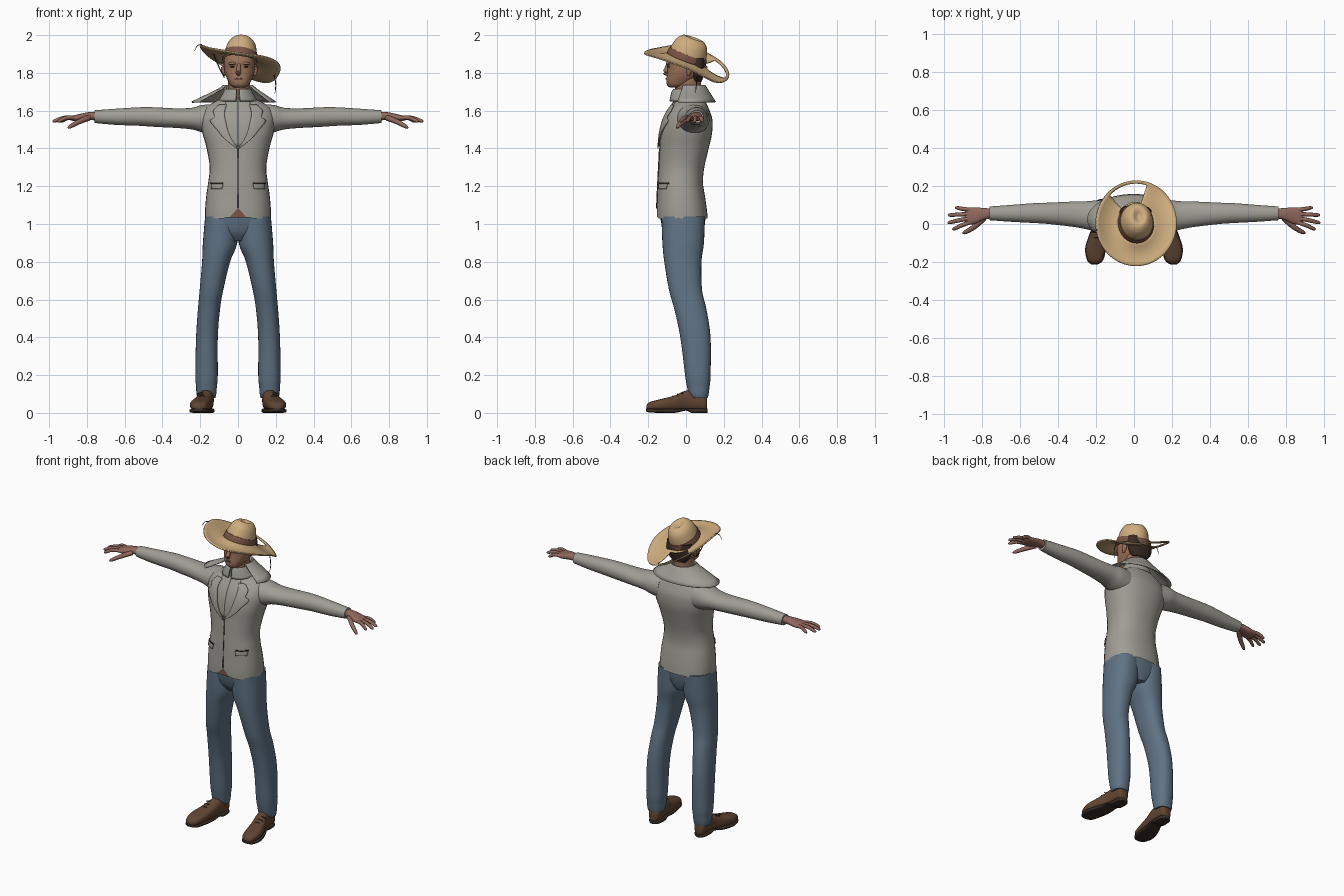
import bpy, bmesh
from math import sin, cos, pi, radians, copysign
from mathutils import Vector, Matrix
from mathutils.bvhtree import BVHTree

if "Cube" in bpy.data.objects:
    bpy.data.objects.remove(bpy.data.objects["Cube"])


def material(name, r, g, b):
    mat = bpy.data.materials.new(name)
    mat.use_nodes = True
    mat.diffuse_color = (r, g, b, 1)
    shader = next(n for n in mat.node_tree.nodes if n.type == 'BSDF_PRINCIPLED')
    shader.inputs["Base Color"].default_value = (r, g, b, 1)
    shader.inputs["Roughness"].default_value = 0.8
    return mat


GREY = material("jacket grey", .35, .34, .30)
SHIRT = material("shirt grey", .33, .33, .29)
DENIM = material("denim blue", .115, .17, .23)
STRAW = material("straw", .62, .42, .21)
BAND = material("band brown", .2, .09, .06)
LEATHER = material("shoe leather", .12, .06, .032)
FACE = material("face skin", .33, .17, .1)
HAND = material("hand skin", .28, .14, .11)
DARK = material("dark brown", .04, .025, .018)


def finish(name, bm, mat, mirror=False, thick=0):
    """Turn a bmesh into a smooth shaded object."""
    bmesh.ops.recalc_face_normals(bm, faces=bm.faces)
    mesh = bpy.data.meshes.new(name)
    bm.to_mesh(mesh)
    bm.free()
    mesh.materials.append(mat)
    mesh.shade_smooth()
    mesh.set_sharp_from_angle(angle=radians(50))
    obj = bpy.data.objects.new(name, mesh)
    bpy.context.scene.collection.objects.link(obj)
    if thick:
        mod = obj.modifiers.new("thickness", 'SOLIDIFY')
        mod.thickness = thick
        mod.offset = 0
    if mirror:
        obj.modifiers.new("mirror", 'MIRROR').use_mirror_merge = False
    return obj


def smooth(points, steps, closed=False):
    """Catmull-Rom interpolation of tuples."""
    n = len(points)
    pick = (lambda i: points[i % n]) if closed else (lambda i: points[min(max(i, 0), n - 1)])
    out = []
    for i in range(n if closed else n - 1):
        for s in range(steps):
            t = s / steps
            out.append(tuple(b + t / 2 * (c - a + t * (2 * a - 5 * b + 4 * c - d + t * (3 * (b - c) + d - a)))
                             for a, b, c, d in zip(pick(i - 1), pick(i), pick(i + 1), pick(i + 2))))
    return out if closed else out + [points[-1]]


def bridge(bm, rings, closed=True, skip=lambda row, col: False):
    count = len(rings[0])
    for r in range(len(rings) - 1):
        for c in range(count if closed else count - 1):
            if not skip(r, c):
                d = (c + 1) % count
                bm.faces.new((rings[r][c], rings[r][d], rings[r + 1][d], rings[r + 1][c]))


def loft_mesh(axis, rings, power=2.0, caps=True, sides=32):
    """Rings are (position, low u, high u, low v, high v) along an axis."""
    bm = bmesh.new()
    loops = []
    for t, u0, u1, v0, v1 in smooth(rings, 4):
        loop = []
        for k in range(sides):
            a = 2 * pi * k / sides
            cu = copysign(abs(cos(a)) ** (2 / power), cos(a))
            cv = copysign(abs(sin(a)) ** (2 / power), sin(a))
            u = (u0 + u1) / 2 + cu * (u1 - u0) / 2
            v = (v0 + v1) / 2 + cv * (v1 - v0) / 2
            loop.append(bm.verts.new({'x': (t, u, v), 'y': (u, t, v), 'z': (u, v, t)}[axis]))
        loops.append(loop)
    bridge(bm, loops)
    if caps:
        bm.faces.new(loops[0])
        bm.faces.new(loops[-1])
    return bm


def loft(name, mat, axis, rings, power=2.0, mirror=False, caps=True):
    return finish(name, loft_mesh(axis, rings, power, caps), mat, mirror)


def tubes(name, mat, paths, mirror=False, sides=8):
    """Tapered tubes through points (x, y, z, radius)."""
    bm = bmesh.new()
    for path in paths:
        pts = smooth(path, 3)
        loops = []
        for i, p in enumerate(pts):
            ahead, back = pts[min(i + 1, len(pts) - 1)], pts[max(i - 1, 0)]
            turn = (Vector(ahead[:3]) - Vector(back[:3])).to_track_quat('Z', 'Y')
            loops.append([bm.verts.new(Vector(p[:3]) + turn @ Vector((cos(a), sin(a), 0)) * p[3])
                          for a in (2 * pi * k / sides for k in range(sides))])
        bridge(bm, loops)
        bm.faces.new(loops[0])
        bm.faces.new(loops[-1])
    return finish(name, bm, mat, mirror)


# Jacket body with a cutaway front hem
def even(rows):
    return [(z, -w, w, front, back) for z, w, front, back in rows]


body = loft_mesh('z', even([
    (1.03, .175, -.155, .115), (1.08, .174, -.155, .11), (1.15, .168, -.152, .1),
    (1.22, .158, -.15, .09), (1.3, .15, -.145, .097), (1.4, .166, -.14, .12),
    (1.48, .188, -.135, .138), (1.55, .198, -.12, .14), (1.6, .185, -.095, .125),
    (1.635, .145, -.07, .11), (1.67, .075, -.05, .095)]), 2.3, False)
for v in body.verts:
    if v.co.y < 0:
        v.co.z = max(v.co.z, 1.085 - 1.1 * abs(v.co.x))
body.normal_update()
chest = BVHTree.FromBMesh(body)
finish("jacket_body", body, GREY)
loft("jacket_sleeves", GREY, 'x', [
    (.12, -.05, .12, 1.47, 1.635), (.19, -.045, .125, 1.485, 1.63), (.24, -.03, .12, 1.5, 1.616),
    (.32, -.015, .118, 1.508, 1.612), (.45, 0, .112, 1.515, 1.618), (.52, .005, .11, 1.52, 1.618),
    (.65, .012, .1, 1.525, 1.61), (.76, .02, .092, 1.535, 1.602)], 2.1, True)


# Plates laid on the front of the jacket, rows are (z, inner x, outer x)
def plate(name, mat, rows, lift, cols=6):
    bm = bmesh.new()
    grid = []
    for z, a, b in smooth(rows, 3):
        line = []
        for k in range(cols + 1):
            x = a + (b - a) * k / cols
            hit = chest.ray_cast(Vector((x, -1, z)), Vector((0, 1, 0)))[0]
            line.append(bm.verts.new((x, (hit.y if hit else 0) - lift, z)))
        grid.append(line)
    bridge(bm, grid, False)
    return finish(name, bm, mat, True, .006)


plate("lapels", GREY, [(1.4, 0, .006), (1.45, .035, .07), (1.5, .055, .112), (1.545, .065, .148),
                       (1.565, .07, .125), (1.6, .07, .13), (1.63, .06, .1)], .009)
plate("shirt_front", SHIRT, [(1.41, 0, .012), (1.5, 0, .06), (1.6, 0, .075), (1.65, 0, .06)], .003)
plate("pocket_flaps", GREY, [(1.185, .085, .14), (1.212, .08, .142)], .006)
plate("pocket_slits", DARK, [(1.212, .08, .144), (1.219, .08, .144)], .003)
plate("front_seam", DARK, [(1.085, 0, .0015), (1.4, 0, .0015)], .0005, 1)


# Collars as folded skirts around the neck, rows are (left x, right x, y radius, z)
def collar(name, mat, start, end, rows, centre_y):
    bm = bmesh.new()
    grid = []
    for left, right, depth, z in smooth(rows, 3):
        angles = [radians(start + (end - start) * k / 40) for k in range(41)]
        grid.append([bm.verts.new((cos(a) * (left if cos(a) > 0 else right),
                                   centre_y + depth * sin(a), z)) for a in angles])
    bridge(bm, grid, False)
    return finish(name, bm, mat, False, .007)


collar("jacket_collar", GREY, -32, 212, [
    (.07, .07, .068, 1.66), (.074, .076, .072, 1.73), (.1, .105, .088, 1.712),
    (.2, .245, .13, 1.645)], .025)
collar("shirt_collar", SHIRT, -84, 264, [
    (.062, .062, .07, 1.64), (.064, .064, .072, 1.71), (.075, .075, .085, 1.695),
    (.1, .1, .095, 1.65)], .01)

# Belt and trousers
loft("belt", BAND, 'z', even([(1.035, .165, -.149, .1), (1.095, .165, -.149, .1)]), 2.3)
loft("trouser_seat", DENIM, 'z', even([
    (.91, .05, -.085, .075), (.95, .12, -.115, .09), (1, .16, -.13, .1), (1.06, .168, -.14, .105)]), 2.3)
loft("trouser_legs", DENIM, 'z', [
    (.08, .12, .215, .03, .115), (.1, .115, .22, .015, .12), (.14, .112, .222, .005, .125),
    (.2, .107, .226, -.005, .13), (.4, .107, .222, -.03, .13), (.55, .095, .212, -.062, .108),
    (.65, .078, .203, -.09, .085), (.8, .042, .19, -.115, .082), (.9, .004, .186, -.125, .095),
    (1.04, .002, .174, -.13, .1)], 2.3, True)

# Shoes
loft("shoe_soles", DARK, 'y', [
    (-.212, .19, .225, .008, .024), (-.19, .162, .247, .002, .024), (-.13, .147, .257, 0, .022),
    (-.06, .137, .237, 0, .022), (0, .13, .212, .012, .024), (.03, .125, .207, 0, .024),
    (.09, .127, .203, 0, .024), (.113, .15, .185, 0, .024)], 4, True)
loft("shoes", LEATHER, 'y', [
    (-.21, .195, .222, .015, .04), (-.19, .166, .244, .012, .058), (-.13, .15, .254, .01, .074),
    (-.06, .14, .234, .01, .092), (0, .132, .21, .012, .118), (.06, .128, .204, .012, .122),
    (.1, .132, .2, .012, .1), (.112, .15, .185, .015, .07)], 2.5, True)
tubes("shoe_laces", DARK, [[(.165, y, z - .008, .003), (.19, y, z, .003), (.215, y, z - .008, .003)]
                           for y, z in ((-.07, .09), (-.045, .099), (-.02, .109))], True)

# Hands
loft("palms", HAND, 'x', [
    (.73, .032, .08, 1.547, 1.592), (.79, .022, .084, 1.55, 1.592), (.84, .0, .088, 1.545, 1.582),
    (.88, .0, .084, 1.547, 1.572), (.89, .02, .07, 1.552, 1.567)], 2.4, True)
fingers = [(.074, .94, .085), (.053, .978, .047), (.031, .98, .008), (.01, .955, -.025)]
tubes("fingers", HAND, [[(.86, y, 1.562, .011), ((.86 + tip) / 2, (y + end) / 2, 1.562, .011),
                         (tip - .01, end, 1.546, .009), (tip, end, 1.542, .004)]
                        for y, tip, end in fingers], True)
tubes("thumbs", HAND, [[(.79, .03, 1.562, .016), (.84, -.015, 1.542, .014),
                        (.885, -.042, 1.518, .011), (.9, -.048, 1.508, .005)]], True)

# Head and neck
loft("neck", FACE, 'z', [(1.62, -.06, .062, -.05, .085), (1.7, -.054, .062, -.058, .078),
                         (1.8, -.055, .068, -.05, .08)])
loft("head", FACE, 'z', [
    (1.722, -.02, .034, -.086, -.03), (1.735, -.04, .055, -.1, .01), (1.76, -.054, .07, -.104, .045),
    (1.79, -.067, .083, -.101, .075), (1.825, -.074, .09, -.098, .088), (1.86, -.075, .091, -.102, .094),
    (1.9, -.066, .084, -.088, .085), (1.925, -.04, .06, -.06, .06)], 2.3)
loft("hair", DARK, 'z', [
    (1.755, -.04, .055, .03, .084), (1.79, -.069, .085, .028, .094), (1.83, -.077, .093, .02, .1),
    (1.88, -.076, .092, .0, .1)], 2.4)
tubes("nose", FACE, [[(.005, -.096, 1.848, .008), (.003, -.104, 1.82, .012),
                      (.002, -.108, 1.802, .015), (.003, -.098, 1.79, .008)]])
tubes("ears", FACE, [[(x, .012, 1.785, .006), (x, .016, 1.805, .013),
                      (x, .022, 1.83, .016), (x, .02, 1.845, .007)] for x in (-.075, .09)])
tubes("lips", BAND, [[(-.022, -.095, 1.766, .003), (.005, -.104, 1.769, .005), (.032, -.095, 1.766, .003)]])
tubes("eyes", DARK, [[(x - .013, -.09, 1.832, .003), (x, -.094, 1.833, .004),
                      (x + .013, -.09, 1.832, .003)] for x in (-.027, .04)])
tubes("brows", FACE, [[(x - .02, -.09, 1.848, .006), (x, -.098, 1.851, .008),
                       (x + .02, -.09, 1.848, .006)] for x in (-.027, .04)])

# Hat crown and band, tipped back and to one side
tip = Matrix.Translation((.01, 0, 1.87)) @ Matrix.Rotation(radians(8), 4, 'Y') @ Matrix.Rotation(radians(-20), 4, 'X')
hat = [("hat_crown", STRAW, [(-.01, .092, .105), (.04, .086, .099), (.08, .076, .09), (.105, .062, .076),
                             (.121, .042, .056), (.119, .026, .036), (.108, .01, .016)]),
       ("hat_band", BAND, [(-.005, .096, .109), (.018, .094, .107), (.036, .09, .103)])]
for name, mat, rows in hat:
    bm = loft_mesh('z', even([(z, w, -d, d) for z, w, d in rows]))
    bm.transform(tip)
    finish(name, bm, mat)

# Wavy brim with a torn opening at the back
edge = smooth([(1.825,), (1.75,), (1.79,), (1.875,), (1.945,), (1.93,), (1.905,), (1.88,)], 8, True)
brim = bmesh.new()
turns, bands = len(edge), 8
grid = []
for r in range(bands + 1):
    f = r / bands
    line = []
    for k, (height,) in enumerate(edge):
        a = 2 * pi * k / turns
        inner = tip @ Vector((.09 * cos(a), .103 * sin(a), 0))
        outer = Vector((.012 + .213 * cos(a), .004 + .225 * sin(a), height))
        line.append(brim.verts.new(inner.lerp(outer, f) - Vector((0, 0, .012 * sin(pi * f)))))
    grid.append(line)
bridge(brim, grid, True, lambda row, col: 0 < row < bands - 1 and 72 < 360 * (col + .5) / turns < 134)
finish("hat_brim", brim, STRAW, False, .007)

# Loose cords on the hat
tubes("hat_cords", DARK, [
    [(-.19, -.03, 1.95, .002), (-.215, -.04, 1.945, .002), (-.23, -.045, 1.915, .001)],
    [(.19, .06, 1.79, .002), (.2, .055, 1.74, .003), (.195, .05, 1.69, .001)],
    [(-.13, -.02, 1.9, .003), (-.1, -.015, 1.83, .003), (-.072, -.01, 1.775, .003)]])
